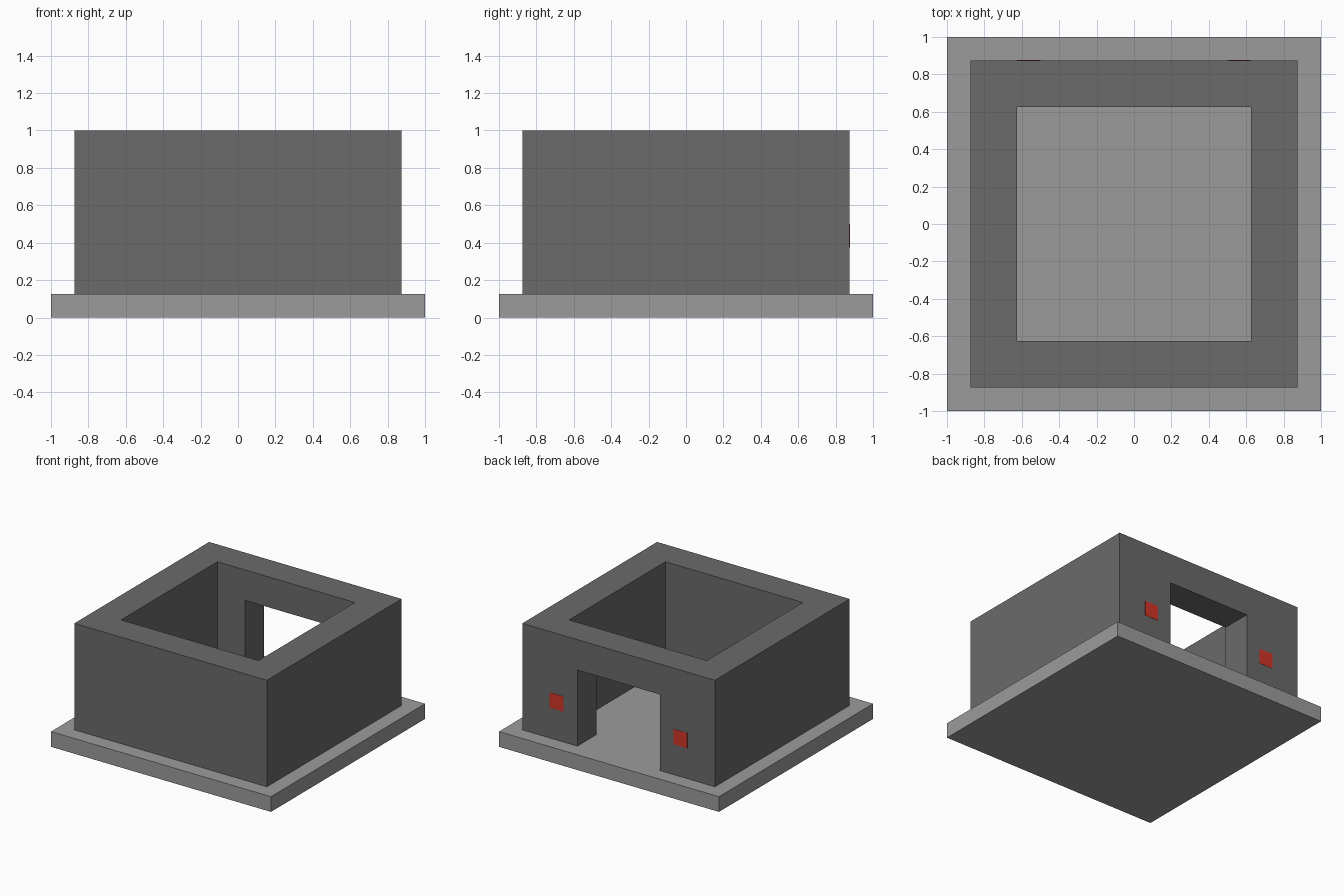
import bpy
import bmesh
from mathutils import Vector

if "Cube" in bpy.data.objects:
    bpy.data.objects.remove(bpy.data.objects["Cube"])


def material(name, rgb):
    m = bpy.data.materials.new(name)
    m.diffuse_color = (*rgb, 1.0)
    m.use_nodes = True
    m.node_tree.nodes["Principled BSDF"].inputs["Base Color"].default_value = m.diffuse_color
    return m


LIGHT = material("light_grey", (0.33, 0.33, 0.33))
DARK = material("dark_grey", (0.145, 0.145, 0.145))
RED = material("red", (0.64, 0.036, 0.02))


def box(name, lo, hi, mat=None):
    """Axis-aligned box between two corners."""
    lo, hi = Vector(lo), Vector(hi)
    bm = bmesh.new()
    bmesh.ops.create_cube(bm, size=1)
    for v in bm.verts:
        v.co = (lo + hi) / 2 + v.co * (hi - lo)
    mesh = bpy.data.meshes.new(name)
    bm.to_mesh(mesh)
    bm.free()
    if mat:
        mesh.materials.append(mat)
    ob = bpy.data.objects.new(name, mesh)
    bpy.context.collection.objects.link(ob)
    return ob


def cut(target, cutter):
    """Subtract the cutter, apply the result and remove the cutter."""
    cutter.hide_render = True
    mod = target.modifiers.new("cut", 'BOOLEAN')
    mod.operation = 'DIFFERENCE'
    mod.solver = 'EXACT'
    mod.object = cutter
    bpy.context.view_layer.objects.active = target
    bpy.ops.object.modifier_apply(modifier=mod.name)
    bpy.data.objects.remove(cutter)


BASE_TOP, WALL, INNER = 0.125, 0.875, 0.625

# Base slab
box("base_slab", (-1, -1, 0), (1, 1, BASE_TOP), LIGHT)

# Thick square wall, open at the top, with a doorway in the back
walls = box("walls", (-WALL, -WALL, BASE_TOP), (WALL, WALL, 1), DARK)
cut(walls, box("room_cutter", (-INNER, -INNER, -0.2), (INNER, INNER, 1.2)))
cut(walls, box("door_cutter", (-0.375, 0.4, -0.1), (0.375, 1.1, 0.75)))

# Red square markers either side of the doorway
for side, x in (("left", 0.5625), ("right", -0.5625)):
    box(side + "_door_marker", (x - 0.0625, WALL - 0.001, 0.375),
        (x + 0.0625, WALL + 0.002, 0.5), RED)
